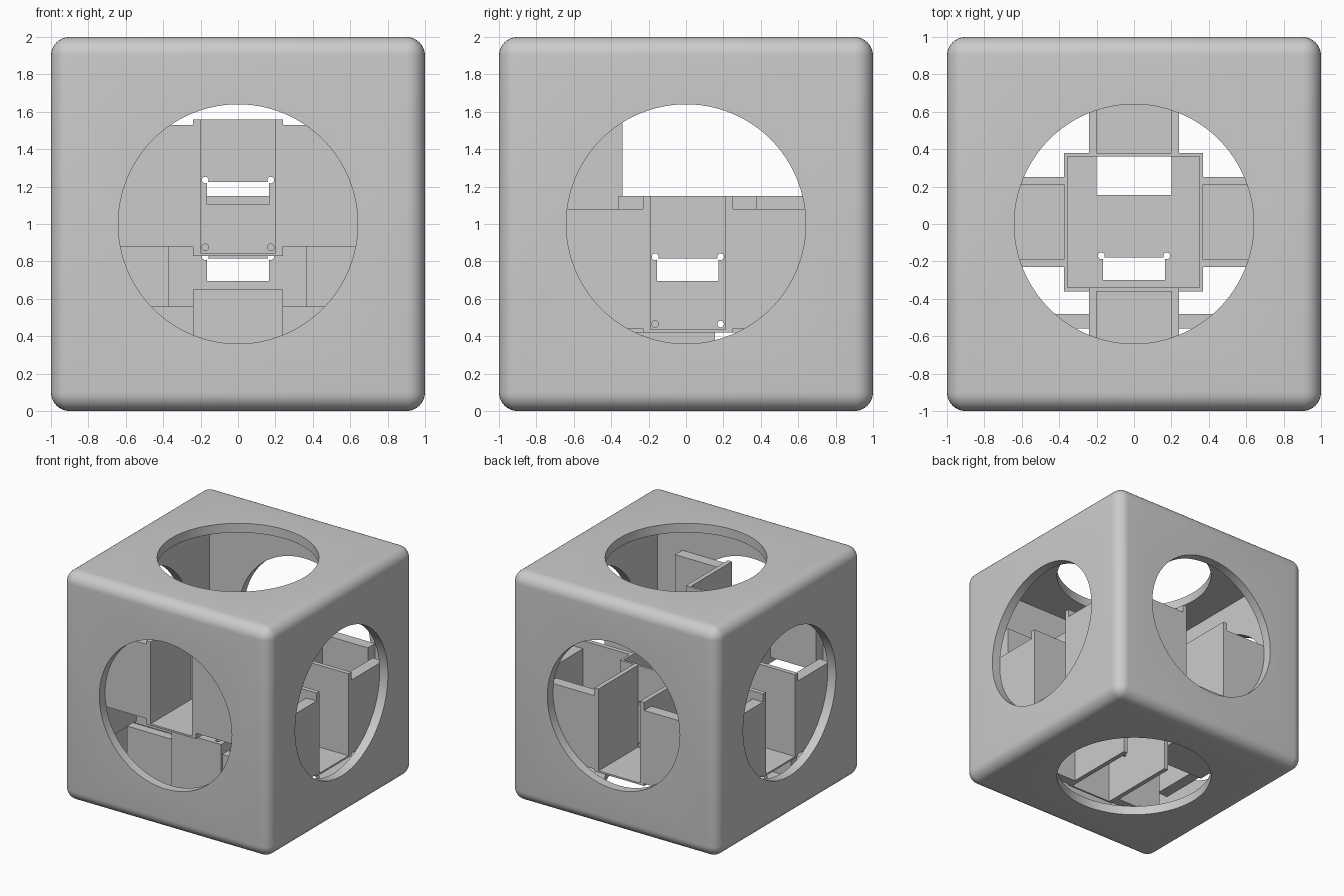
import bpy, bmesh, math
from mathutils import Matrix, Vector

if "Cube" in bpy.data.objects:
    bpy.data.objects.remove(bpy.data.objects["Cube"], do_unlink=True)

GREY = (0.6, 0.6, 0.6, 1)
grey = bpy.data.materials.new("plain grey")
grey.use_nodes = True
grey.diffuse_color = GREY
grey.node_tree.nodes["Principled BSDF"].inputs["Base Color"].default_value = GREY

X, Y, Z = Vector((1, 0, 0)), Vector((0, 1, 0)), Vector((0, 0, 1))
INNER = 0.92            # inside face of the shell walls


def add_box(bm, lo, hi):
    size = [b - a for a, b in zip(lo, hi)]
    mid = [(a + b) / 2 for a, b in zip(lo, hi)]
    m = Matrix.Translation(mid) @ Matrix.Diagonal((*size, 1))
    return bmesh.ops.create_cube(bm, size=1, matrix=m)


def add_rod(bm, radius, length, matrix, sides):
    bmesh.ops.create_cone(bm, cap_ends=True, segments=sides, radius1=radius,
                          radius2=radius, depth=length, matrix=matrix)


def make(name, bm, matrix=Matrix()):
    mesh = bpy.data.meshes.new(name)
    bm.to_mesh(mesh)
    bm.free()
    mesh.materials.append(grey)
    obj = bpy.data.objects.new(name, mesh)
    obj.matrix_world = matrix
    bpy.context.scene.collection.objects.link(obj)
    return obj


def cut(obj, cutters):
    """Subtract each cutter, bake the result and drop the cutters."""
    for c in cutters:
        c.hide_render = True
        mod = obj.modifiers.new("cut", 'BOOLEAN')
        mod.operation, mod.solver, mod.object = 'DIFFERENCE', 'EXACT', c
    bpy.context.view_layer.update()
    ev = obj.evaluated_get(bpy.context.evaluated_depsgraph_get())
    baked = bpy.data.meshes.new_from_object(ev)
    obj.modifiers.clear()
    obj.data = baked
    for c in cutters:
        bpy.data.objects.remove(c, do_unlink=True)


# Rounded hollow shell with a round opening through every face
bm = bmesh.new()
bmesh.ops.create_cube(bm, size=2, matrix=Matrix.Translation(Z))
bmesh.ops.bevel(bm, geom=bm.edges[:], offset=0.1, segments=8, profile=0.5,
                affect='EDGES')
shell = make("shell", bm)
bm = bmesh.new()
bmesh.ops.create_cube(bm, size=2 * INNER, matrix=Matrix.Translation(Z))
tools = [make("hollow_cutter", bm)]
for axis in (X, Y, Z):
    bm = bmesh.new()
    turn = Z.rotation_difference(axis).to_matrix().to_4x4()
    add_rod(bm, 0.64, 3, Matrix.Translation(Z) @ turn, 96)
    tools.append(make("opening_cutter", bm))
cut(shell, tools)
bpy.ops.object.select_all(action='DESELECT')
shell.select_set(True)
bpy.context.view_layer.objects.active = shell
bpy.ops.object.shade_smooth_by_angle(angle=math.radians(35))


def frame(across, up, origin):
    """Local axes: across, up along the channel, outwards."""
    m = Matrix((across, up, across.cross(up))).transposed().to_4x4()
    return Matrix.Translation(origin) @ m


def window_cutters(matrix, shift=0):
    """A slot and four screw holes through a mounting plate."""
    bm = bmesh.new()
    add_box(bm, (-0.165, 0.275 + shift, -0.1), (0.165, 0.395 + shift, 0.1))
    found = [make("slot_cutter", bm, matrix)]
    for a in (-0.175, 0.175):
        for u in (0.045, 0.405):
            bm = bmesh.new()
            add_rod(bm, 0.018, 0.2, Matrix.Translation((a, u + shift, 0)), 16)
            found.append(make("screw_cutter", bm, matrix))
    return found


def plate(name, matrix, half, shifts=(0,), extra=None):
    bm = bmesh.new()
    add_box(bm, (-half, 0, -0.02), (half, 0.73, 0))
    obj = make(name, bm, matrix)
    cut(obj, [c for s in shifts for c in window_cutters(matrix, s)])
    return obj


def channel(name, matrix, length, wing):
    """Open channel: two side walls, an end wall and a pair of wings."""
    u0, u1, d0 = wing
    bm = bmesh.new()
    add_box(bm, (-0.2, 0, 0), (0.2, 0.015, length))
    for s in (-1, 1):
        for lo, hi in (((0.2, 0, -0.02), (0.24, 0.73, length)),
                       ((0.24, u0, d0), (0.68, u1, length))):
            a, b = sorted((s * lo[0], s * hi[0]))
            add_box(bm, (a, *lo[1:]), (b, *hi[1:]))
    return make(name + "_channel", bm, matrix)


# Side and back mounts, each with a wide plate forming one wall of the core
for name, across, origin in (("back", -X, (0, 0.38, 0.42)),
                             ("right", Y, (0.37, 0.01, 0.42)),
                             ("left", -Y, (-0.375, 0.01, 0.42))):
    m = frame(across, Z, origin)
    length = INNER - max(abs(origin[0]), abs(origin[1]))
    plate(name + "_plate", m, 0.37)
    channel(name, m, length, (0.02, 0.66, length - 0.1))

# Front mount sits higher than the core wall behind it
low = frame(X, Z, (0, -0.36, 0.42))
high = frame(X, Z, (0, -0.36, 0.83))
plate("front_plate", low, 0.37, shifts=(0, 0.41))
channel("front", high, 0.56, (0.05, 0.70, 0.46))
bm = bmesh.new()
add_box(bm, (-0.2, 0.32, -0.02), (0.2, 0.73, 0))
upper = make("front_upper_plate", bm, high)
cut(upper, window_cutters(high))

# Bottom mount points down, its wings standing on the shell floor
m = frame(-X, Y, (0, -0.575, 0.63))
down = INNER - 0.37
# the plate lies on the upper side of the channel
plate("bottom_plate", m, 0.24)
channel("bottom", m, down, (0.015, 0.095, 0.07))

# Core floor on both sides of the bottom mount
bm = bmesh.new()
for s in (-1, 1):
    for a, b, y0 in ((0.24, 0.36, -0.35), (0.2, 0.24, 0.155)):
        lo, hi = sorted((s * a, s * b))
        add_box(bm, (lo, y0, 0.63), (hi, 0.365, 0.65))
make("core_floor", bm)
